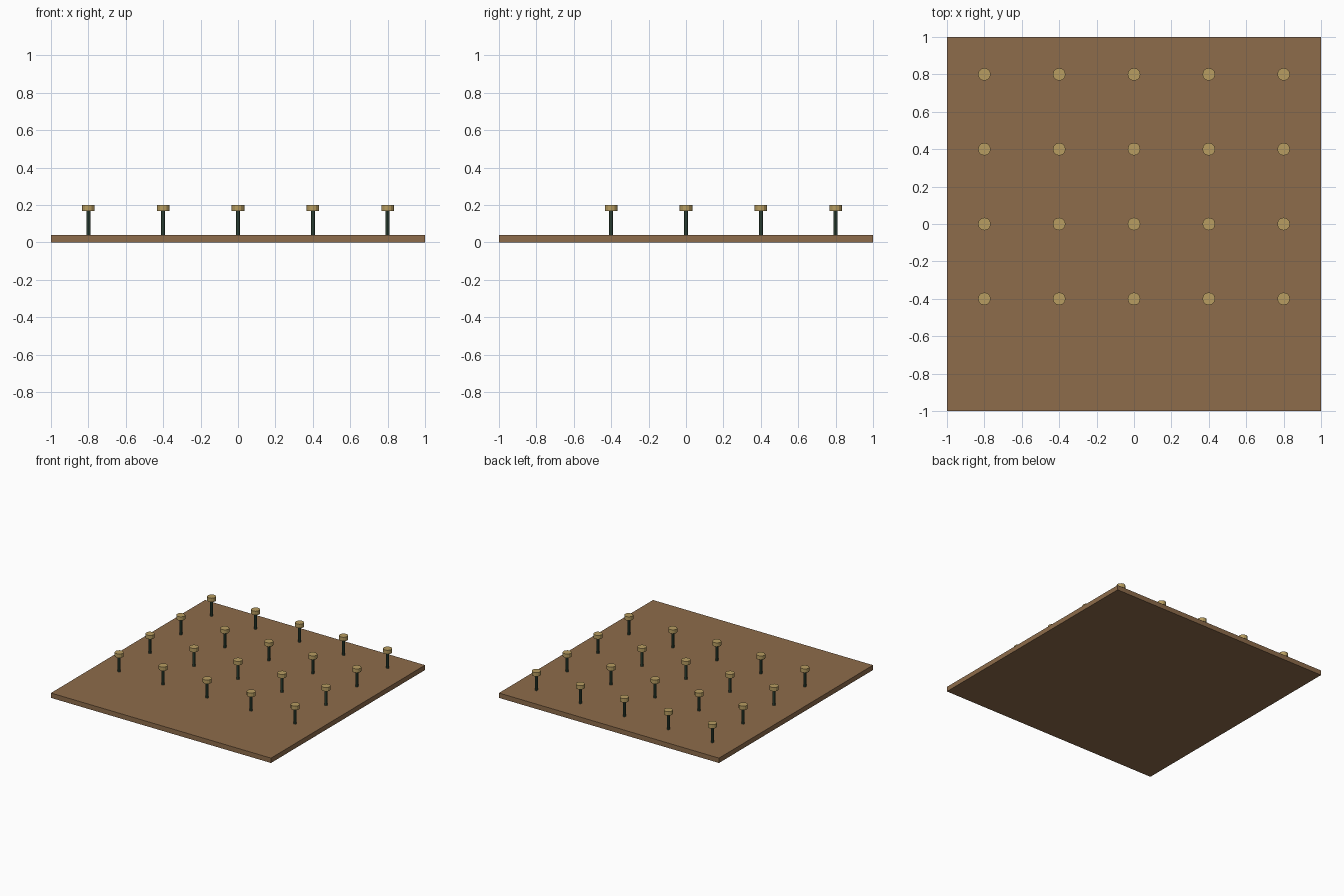
import bpy

if "Cube" in bpy.data.objects:
    bpy.data.objects.remove(bpy.data.objects["Cube"])


def material(name, color):
    m = bpy.data.materials.new(name)
    m.diffuse_color = (*color, 1)
    m.use_nodes = True
    m.node_tree.nodes["Principled BSDF"].inputs["Base Color"].default_value = m.diffuse_color
    return m


wood = material("wood", (0.27, 0.15, 0.07, ))
green = material("dark_green", (0.04, 0.08, 0.05))
brass = material("brass", (0.48, 0.34, 0.12))


def cylinder(name, x, y, z0, z1, radius, sides, mat):
    bpy.ops.mesh.primitive_cylinder_add(vertices=sides, radius=radius, depth=z1 - z0,
                                        location=(x, y, (z0 + z1) / 2))
    ob = bpy.context.object
    ob.name = name
    ob.data.materials.append(mat)


# flat square board
bpy.ops.mesh.primitive_cube_add(size=1, location=(0, 0, 0.02))
board = bpy.context.object
board.name = "board"
board.scale = (2, 2, 0.04)
board.data.materials.append(wood)

# grid of pegs: thin stem with a round cap, front row left empty
for row in range(4):
    for col in range(5):
        x, y = -0.8 + 0.4 * col, -0.4 + 0.4 * row
        cylinder(f"peg_stem_{row}_{col}", x, y, 0.04, 0.168, 0.011, 8, green)
        cylinder(f"peg_cap_{row}_{col}", x, y, 0.168, 0.2, 0.034, 12, brass)
